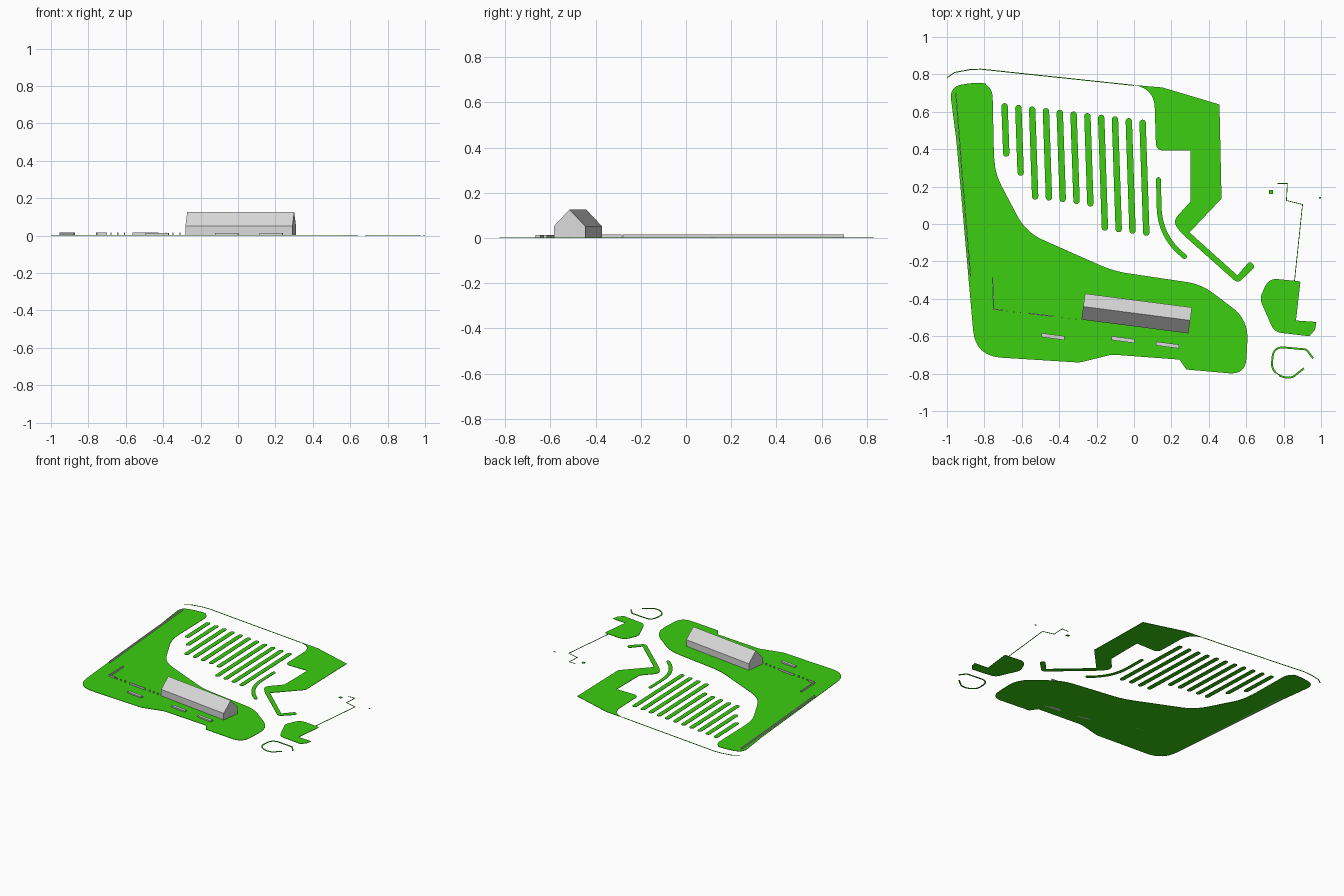
import bpy, bmesh, math
from mathutils import Vector

if "Cube" in bpy.data.objects:
    bpy.data.objects.remove(bpy.data.objects["Cube"])

T = 0.003  # turf thickness


def material(name, rgb):
    m = bpy.data.materials.new(name)
    m.diffuse_color = (*rgb, 1)
    m.use_nodes = True
    m.node_tree.nodes["Principled BSDF"].inputs["Base Color"].default_value = m.diffuse_color
    return m


GREEN = material("grass green", (0.045, 0.62, 0.005))
GREY = material("light grey", (0.7, 0.7, 0.7))


def finish(bm, name, mat):
    bmesh.ops.recalc_face_normals(bm, faces=bm.faces)
    me = bpy.data.meshes.new(name)
    bm.to_mesh(me)
    bm.free()
    me.materials.append(mat)
    ob = bpy.data.objects.new(name, me)
    bpy.context.collection.objects.link(ob)
    return ob


def slab(bm, pts, z0=0.0, h=T):
    f = bm.faces.new([bm.verts.new((p[0], p[1], z0)) for p in pts])
    ext = bmesh.ops.extrude_face_region(bm, geom=[f], use_keep_orig=True)
    vs = [v for v in ext["geom"] if isinstance(v, bmesh.types.BMVert)]
    bmesh.ops.translate(bm, verts=vs, vec=(0, 0, h))


def rounded(corners, n=8, closed=True):
    """Corners are (x, y, d): d is the distance the rounding reaches along each edge."""
    out, k = [], len(corners)
    for i, (x, y, d) in enumerate(corners):
        p = Vector((x, y))
        if d == 0 or (not closed and i in (0, k - 1)):
            out.append(p)
            continue
        a = p + (Vector(corners[i - 1][:2]) - p).normalized() * d
        b = p + (Vector(corners[(i + 1) % k][:2]) - p).normalized() * d
        for j in range(n + 1):
            t = j / n
            out.append(a * (1 - t) ** 2 + p * 2 * t * (1 - t) + b * t * t)
    return out


def ribbon(path, w, caps=False):
    """Outline of a strip of width w along a path, optionally with round ends."""
    path = [Vector(p[:2]) for p in path]
    left, right = [], []
    for i, p in enumerate(path):
        a = (p - path[i - 1]).normalized() if i else None
        b = (path[i + 1] - p).normalized() if i < len(path) - 1 else None
        t = ((a or b) + (b or a)).normalized()
        nrm = Vector((-t.y, t.x)) * (w / 2 / max(t.dot(a or b), 0.4))
        left.append(p + nrm)
        right.append(p - nrm)

    def cap(p, start):
        s = math.atan2(start.y - p.y, start.x - p.x)
        return [p + Vector((math.cos(s - math.pi * j / 6), math.sin(s - math.pi * j / 6))) * w / 2
                for j in range(1, 6)] if caps else []
    return left + cap(path[-1], left[-1]) + right[::-1] + cap(path[0], right[0])


def turf(name, *outlines):
    bm = bmesh.new()
    for o in outlines:
        slab(bm, o)
    return finish(bm, name, GREEN)


# large lawn around the building
turf("main_lawn", rounded([
    (-0.95, 0.45, 0.03), (-0.987, 0.735, 0.07), (-0.84, 0.758, 0.05), (-0.757, 0.745, 0.07),
    (-0.747, 0.277, 0.09), (-0.577, -0.045, 0.1), (-0.11, -0.252, 0.08), (0.36, -0.322, 0.08),
    (0.612, -0.512, 0.11), (0.597, -0.806, 0.09), (0.28, -0.778, 0), (0.243, -0.725, 0),
    (-0.12, -0.698, 0.02), (-0.29, -0.741, 0.02), (-0.848, -0.706, 0.14)]))

# north-east lawn with its narrow hooked tail
turf("northeast_lawn", rounded([
    (0.0, 0.743, 0), (0.152, 0.73, 0), (0.457, 0.639, 0), (0.468, 0.136, 0), (0.297, -0.045, 0),
    (0.553, -0.275, 0), (0.62, -0.197, 0.02), (0.648, -0.228, 0.02), (0.555, -0.318, 0.03),
    (0.26, -0.055, 0.03), (0.205, 0.012, 0.045), (0.302, 0.12, 0), (0.302, 0.393, 0),
    (0.118, 0.393, 0.04), (0.108, 0.72, 0.1)]))

# south-east lawn
turf("southeast_lawn", rounded([
    (0.672, -0.40, 0.03), (0.72, -0.29, 0.05), (0.89, -0.307, 0.01), (0.866, -0.516, 0),
    (0.975, -0.524, 0), (0.968, -0.565, 0), (0.938, -0.6, 0), (0.75, -0.578, 0.04)]))

# parallel planting strips, leaning slightly
bottoms = [0.361, 0.259, 0.131, 0.126, 0.118, 0.108, 0.094, -0.035, -0.043, -0.051, -0.062]
strips = []
for i, yb in enumerate(bottoms):
    x, yt = -0.692 + 0.0738 * i, 0.645 - 0.0088 * i
    strips.append(ribbon([(x, yt - 0.016), (x + 0.032 * (yt - yb), yb + 0.016)], 0.034, True))
turf("planting_strips", *strips)

# curved verge
turf("curved_verge", ribbon(rounded([(0.131, 0.238, 0), (0.137, -0.065, 0.16), (0.27, -0.174, 0)],
                                    closed=False), 0.026, True))

# thin edgings: north border, east border, south-east loop
turf("north_edging", ribbon([(-0.998, 0.783), (-0.96, 0.81), (-0.88, 0.825), (-0.82, 0.828),
                             (0.0, 0.741)], 0.005))
turf("east_edging", ribbon([(0.858, -0.305), (0.901, 0.104), (0.815, 0.126), (0.82, 0.216),
                            (0.767, 0.216)], 0.004))
turf("loop_edging", ribbon(rounded([
    (0.957, -0.718, 0), (0.922, -0.671, 0.01), (0.745, -0.655, 0.06), (0.735, -0.78, 0.04),
    (0.80, -0.826, 0.04), (0.85, -0.818, 0.01), (0.908, -0.772, 0)], closed=False), 0.01))
turf("small_patches", ribbon([(0.722, 0.171), (0.744, 0.171)], 0.02),
     ribbon([(0.988, 0.14), (1.0, 0.14)], 0.008))

# gabled building: end profile swept along its length
bm = bmesh.new()
A, B = Vector((-0.281, -0.511, 0)), Vector((0.291, -0.585, 0))
depth = Vector((0.019, 0.139, 0))
profile = [(0, 0), (0, 0.052), (0.5, 0.126), (1, 0.052), (1, 0)]
end_a, end_b = [[bm.verts.new(o + depth * t + Vector((0, 0, z))) for t, z in profile] for o in (A, B)]
bm.faces.new(end_a)
bm.faces.new(end_b)
for i in range(5):
    j = (i + 1) % 5
    bm.faces.new((end_a[i], end_a[j], end_b[j], end_b[i]))
finish(bm, "gabled_building", GREY)

# low blocks in front of the building
bm = bmesh.new()
for x, y in ((-0.433, -0.602), (-0.059, -0.618), (0.179, -0.647)):
    d = Vector((0.0615, -0.008))
    c = Vector((x, y))
    slab(bm, ribbon([c - d, c + d], 0.021), 0, 0.013)
finish(bm, "low_blocks", GREY)

# low walls on the lawn
bm = bmesh.new()
for path in ([(-0.874, -0.28), (-0.92, 0.28), (-0.952, 0.70)],
             [(-0.757, -0.286), (-0.75, -0.455), (-0.70, -0.461)],
             [(-0.565, -0.478), (-0.425, -0.494)]):
    slab(bm, ribbon(path, 0.006), 0, 0.016)
finish(bm, "low_walls", GREY)

# fence posts between the wall pieces
bm = bmesh.new()
for i in range(11):
    x = -0.68 + 0.037 * i
    if not -0.58 < x < -0.42:
        y = -0.463 - (x + 0.70) * 0.118
        slab(bm, ribbon([(x - 0.003, y), (x + 0.003, y)], 0.006), 0, 0.016)
finish(bm, "fence_posts", GREY)
